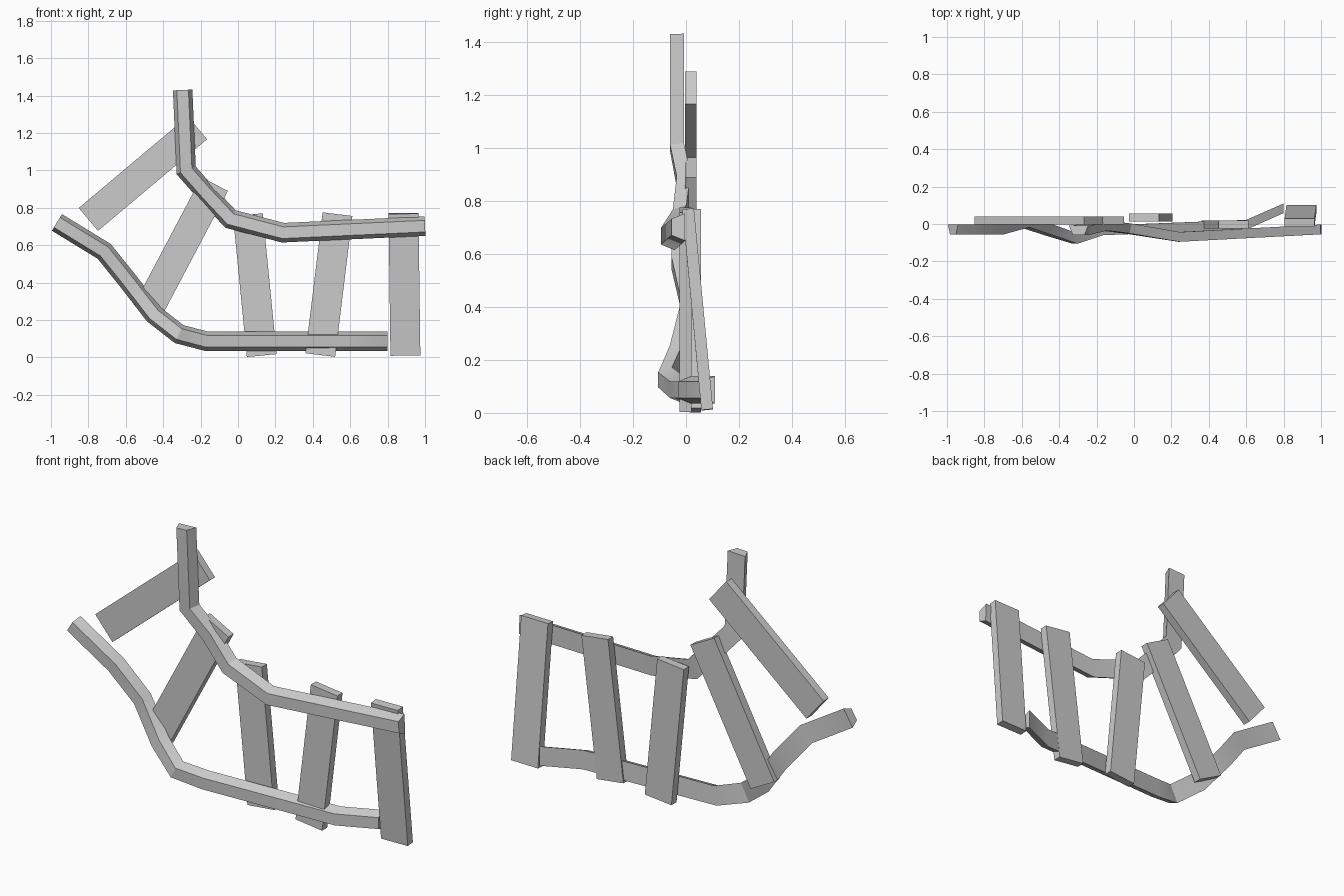
import bpy, bmesh
from math import radians
from mathutils import Vector

if "Cube" in bpy.data.objects:
    bpy.data.objects.remove(bpy.data.objects["Cube"])


def make_object(name, bm):
    bmesh.ops.recalc_face_normals(bm, faces=bm.faces[:])
    me = bpy.data.meshes.new(name)
    bm.to_mesh(me)
    bm.free()
    for p in me.polygons:
        p.use_smooth = True
    me.set_sharp_from_angle(angle=radians(25))
    ob = bpy.data.objects.new(name, me)
    bpy.context.collection.objects.link(ob)
    return ob


def rail(name, path, front=0.031, back=0.052, depth=0.052):
    """Sweep a tapered section along (x, front y, z) points, mitred in the xz plane."""
    bm = bmesh.new()
    pts = [Vector(p) for p in path]
    rings = []
    for i, p in enumerate(pts):
        dirs = []
        if i > 0:
            dirs.append(p - pts[i - 1])
        if i < len(pts) - 1:
            dirs.append(pts[i + 1] - p)
        normals = [Vector((-d.z, 0, d.x)).normalized() for d in dirs]
        n = sum(normals, Vector()).normalized()
        n /= n.dot(normals[0])
        b = Vector((0, depth, 0))
        rings.append([bm.verts.new(v) for v in
                      (p - n * front, p + n * front, p + b + n * back, p + b - n * back)])
    for r, s in zip(rings, rings[1:]):
        for k in range(4):
            j = (k + 1) % 4
            bm.faces.new((r[k], r[j], s[j], s[k]))
    bm.faces.new(rings[0])
    bm.faces.new(rings[-1])
    return make_object(name, bm)


def plank(name, bottom, top, width=0.16, thick=0.044):
    """Box between the centres of its two ends."""
    bm = bmesh.new()
    bottom, top = Vector(bottom), Vector(top)
    axis = (top - bottom).normalized()
    side = Vector((axis.z, 0, -axis.x)).normalized()
    out = axis.cross(side)
    ends = [[bm.verts.new(c + side * width / 2 * a + out * thick / 2 * b)
             for a, b in ((-1, -1), (1, -1), (1, 1), (-1, 1))] for c in (bottom, top)]
    for k in range(4):
        j = (k + 1) % 4
        bm.faces.new((ends[0][k], ends[0][j], ends[1][j], ends[1][k]))
    bm.faces.new(ends[0])
    bm.faces.new(ends[1])
    return make_object(name, bm)


# bent rails running in front of the planks
rail("upper_rail", [(-0.296, -0.06, 1.43), (-0.277, -0.06, 1.0), (-0.165, -0.035, 0.873),
                    (-0.04, -0.05, 0.74), (0.24, -0.095, 0.667), (1.0, -0.055, 0.702)])
rail("lower_rail", [(-0.968, -0.055, 0.722), (-0.715, -0.055, 0.567), (-0.585, -0.018, 0.405),
                    (-0.45, -0.062, 0.23), (-0.315, -0.105, 0.125), (-0.17, -0.06, 0.087),
                    (0.6, -0.03, 0.087), (0.8, 0.058, 0.087)])

# five crooked planks, left to right
planks = [((-0.80, 0.018, 0.738), (-0.217, 0.018, 1.228)),
          ((-0.485, 0.018, 0.245), (-0.125, 0.018, 0.927)),
          ((0.127, 0.035, 0.01), (0.053, 0.035, 0.763)),
          ((0.44, -0.002, 0.013), (0.532, -0.002, 0.766)),
          ((0.895, 0.08, 0.012), (0.885, 0.008, 0.77))]
for i, (lo, hi) in enumerate(planks):
    plank(f"plank_{i + 1}", lo, hi)
